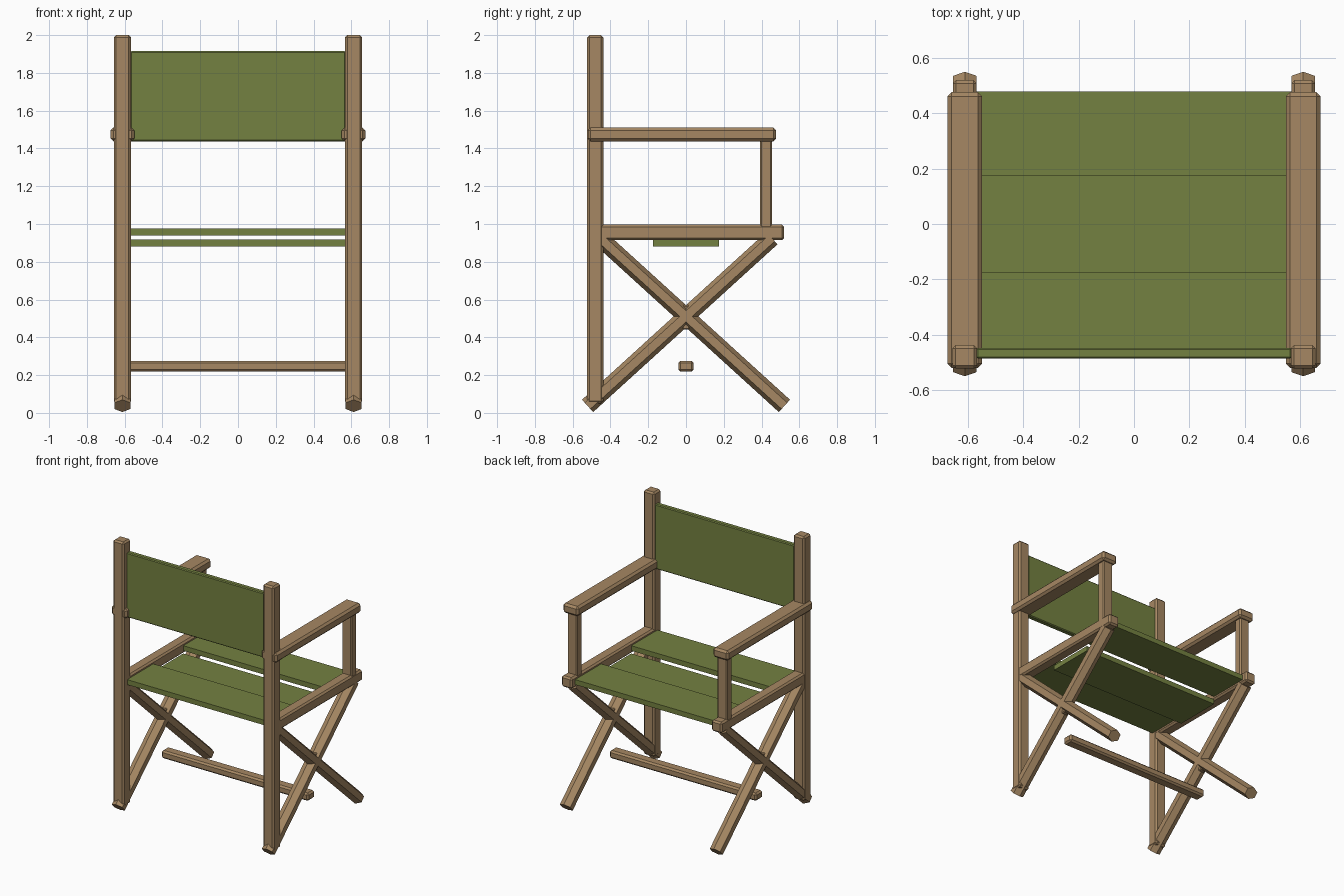
import bpy, bmesh, math
from mathutils import Matrix, Vector

if "Cube" in bpy.data.objects:
    bpy.data.objects.remove(bpy.data.objects["Cube"])


def material(name, rgb):
    m = bpy.data.materials.new(name)
    m.diffuse_color = (*rgb, 1)
    m.use_nodes = True
    m.node_tree.nodes["Principled BSDF"].inputs["Base Color"].default_value = m.diffuse_color
    return m


WOOD = material("light wood", (0.38, 0.245, 0.125))
CANVAS = material("olive canvas", (0.175, 0.22, 0.053))
SIDE_X = 0.612  # centre line of each side frame


def finish(name, bm, mat):
    mesh = bpy.data.meshes.new(name)
    bmesh.ops.recalc_face_normals(bm, faces=bm.faces)
    bm.to_mesh(mesh)
    bm.free()
    mesh.materials.append(mat)
    obj = bpy.data.objects.new(name, mesh)
    bpy.context.collection.objects.link(obj)
    return obj


def box(name, x, y, z, mat=WOOD, bevel=0.012):
    """Box between (min, max) pairs with chamfered edges."""
    bm = bmesh.new()
    bmesh.ops.create_cube(bm, size=1)
    for v in bm.verts:
        v.co = [(a + b) / 2 + c * (b - a) for (a, b), c in zip((x, y, z), v.co)]
    if bevel:
        bmesh.ops.bevel(bm, geom=bm.edges[:], offset=bevel, segments=1, affect='EDGES')
    return finish(name, bm, mat)


def hex_leg(name, x, start, end):
    """Six-sided bar in the side plane, ridges up and down, flats outward."""
    p, q = Vector((x, *start)), Vector((x, *end))
    axis = (q - p).normalized()
    across = axis.cross(Vector((1, 0, 0)))
    bm = bmesh.new()
    bmesh.ops.create_cone(bm, cap_ends=True, segments=6, radius1=1, radius2=1,
                          depth=(q - p).length)
    for v in bm.verts:
        a = math.atan2(v.co.y, v.co.x)
        a = round(a / (math.pi / 3)) * math.pi / 3 if abs(v.co.x) > 0.9 else a
    # orient so that vertices with the widest spread lie in the side plane
    widest_x = max(abs(v.co.x) for v in bm.verts) > 0.99
    for v in bm.verts:
        u, w = (v.co.x, v.co.y) if widest_x else (v.co.y, v.co.x)
        v.co = (p + q) / 2 + across * u * 0.044 + Vector((w * 0.049, 0, 0)) + axis * v.co.z
    return finish(name, bm, WOOD)


# Side frames
for side, s in (("left", -1), ("right", 1)):
    c = s * SIDE_X

    def span(half):
        return (c - half, c + half)

    box(side + "_back_post", span(0.045), (-0.523, -0.438), (0.05, 2.0))
    box(side + "_armrest", span(0.063), (-0.52, 0.477), (1.438, 1.51), bevel=0.015)
    box(side + "_arm_support", span(0.04), (0.392, 0.455), (0.96, 1.46), bevel=0.008)
    box(side + "_seat_rail", span(0.043), (-0.48, 0.52), (0.915, 0.997))
    # Crossed legs and the pivot block where they meet
    hex_leg(side + "_leg_forward", c, (-0.455, 0.925), (0.521, 0.037))
    hex_leg(side + "_leg_backward", c, (0.455, 0.925), (-0.521, 0.037))
    box(side + "_pivot", span(0.025), (-0.018, 0.018), (0.442, 0.57), bevel=0.006)

# Stretcher between the legs
box("foot_stretcher", (-0.6, 0.6), (-0.04, 0.04), (0.218, 0.276))

# Canvas back and seat panels, the middle seat panel sits lower
W = (-0.57, 0.57)
box("back_panel", W, (-0.487, -0.448), (1.438, 1.915), CANVAS, 0.006)
box("seat_panel_rear", W, (-0.48, -0.175), (0.938, 0.975), CANVAS, 0)
box("seat_panel_front", W, (0.175, 0.48), (0.938, 0.975), CANVAS, 0)
box("seat_panel_middle", W, (-0.175, 0.175), (0.88, 0.917), CANVAS, 0)
